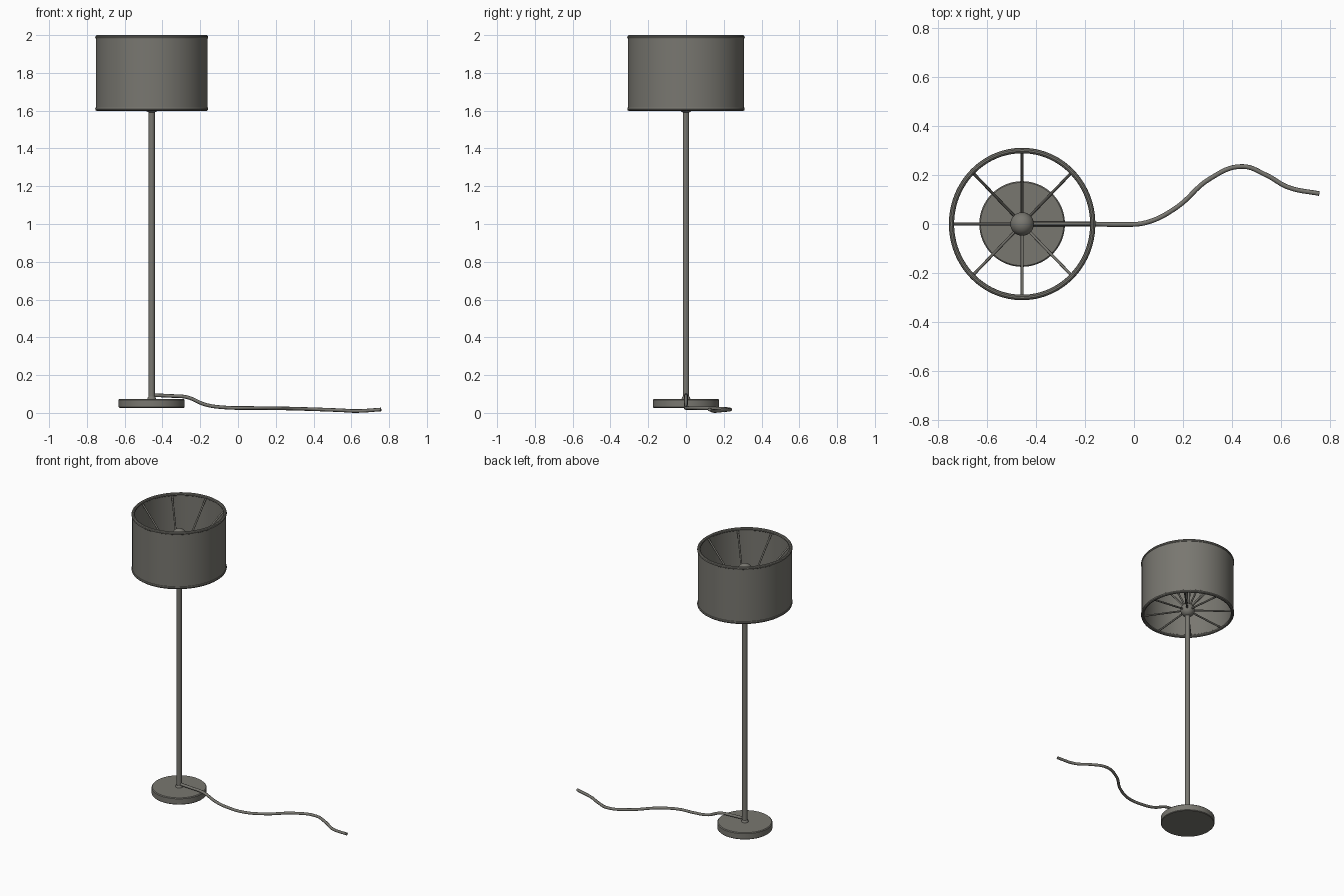
import bpy
import bmesh
from math import cos, sin, pi, radians
from mathutils import Vector

cube = bpy.data.objects.get("Cube")
if cube:
    bpy.data.objects.remove(cube, do_unlink=True)

CX = -0.457          # lamp axis
SHADE_RX, SHADE_RY = 0.298, 0.31
HUB_Z = 1.635

grey = bpy.data.materials.new("warm grey")
grey.use_nodes = True
GREY = (0.19, 0.185, 0.163, 1)
grey.diffuse_color = GREY
grey.node_tree.nodes["Principled BSDF"].inputs["Base Color"].default_value = GREY


def finish(obj, angle=35):
    obj.data.materials.append(grey)
    bpy.ops.object.select_all(action="DESELECT")
    obj.select_set(True)
    bpy.context.view_layer.objects.active = obj
    bpy.ops.object.shade_smooth_by_angle(angle=radians(angle))
    return obj


def lathe(name, profile, closed=False, sides=64, sx=1.0, sy=1.0):
    """Spin (radius, z) points around the lamp axis."""
    bm = bmesh.new()
    verts = [bm.verts.new((r, 0, z)) for r, z in profile]
    pairs = list(zip(verts, verts[1:]))
    if closed:
        pairs.append((verts[-1], verts[0]))
    edges = [bm.edges.new(p) for p in pairs]
    bmesh.ops.spin(bm, geom=verts + edges, cent=(0, 0, 0), axis=(0, 0, 1),
                   angle=2 * pi, steps=sides)
    bmesh.ops.remove_doubles(bm, verts=bm.verts, dist=0.0002)
    for v in bm.verts:
        v.co.x = v.co.x * sx + CX
        v.co.y *= sy
    bmesh.ops.recalc_face_normals(bm, faces=bm.faces)
    mesh = bpy.data.meshes.new(name)
    bm.to_mesh(mesh)
    bm.free()
    obj = bpy.data.objects.new(name, mesh)
    bpy.context.collection.objects.link(obj)
    return finish(obj)


def tube(name, points, radius, smooth=False):
    """Round tube along a path, turned into a mesh."""
    curve = bpy.data.curves.new(name, "CURVE")
    curve.dimensions = "3D"
    curve.bevel_depth = radius
    curve.bevel_resolution = 2
    curve.use_fill_caps = True
    if smooth:
        spline = curve.splines.new("BEZIER")
        spline.bezier_points.add(len(points) - 1)
        for bp, p in zip(spline.bezier_points, points):
            bp.co = p
            bp.handle_left_type = bp.handle_right_type = "AUTO"
        spline.resolution_u = 8
    else:
        spline = curve.splines.new("POLY")
        spline.points.add(len(points) - 1)
        for sp, p in zip(spline.points, points):
            sp.co = (*p, 1)
    obj = bpy.data.objects.new(name, curve)
    bpy.context.collection.objects.link(obj)
    bpy.ops.object.select_all(action="DESELECT")
    obj.select_set(True)
    bpy.context.view_layer.objects.active = obj
    bpy.ops.object.convert(target="MESH")
    return finish(bpy.context.object, 50)


def ball(name, z, radius):
    bpy.ops.mesh.primitive_uv_sphere_add(segments=32, ring_count=16,
                                         radius=radius, location=(CX, 0, z))
    obj = bpy.context.object
    obj.name = name
    return finish(obj)


# Weighted foot and pole
lathe("base", [(0, 0.027), (0.171, 0.027), (0.175, 0.031), (0.175, 0.069),
               (0.170, 0.074), (0, 0.074)])
lathe("pole", [(0, 0.07), (0.017, 0.07), (0.017, 1.84), (0, 1.84)], sides=24)
lathe("pole_collar", [(0.016, 0.072), (0.023, 0.074), (0.021, 0.082),
                      (0.016, 0.088)], sides=24)

# Drum shade with rolled rims
lathe("shade", [(0.99, 1.602), (0.99, 1.996), (0.955, 1.996), (0.955, 1.602)],
      closed=True, sides=96, sx=SHADE_RX, sy=SHADE_RY)
for name, z in (("top_rim", 1.989), ("bottom_rim", 1.609)):
    ring = [(0.968 + 0.036 * cos(a * pi / 5), z + 0.011 * sin(a * pi / 5))
            for a in range(10)]
    lathe(name, ring, closed=True, sides=96, sx=SHADE_RX, sy=SHADE_RY)

# Hub, finial and the two sets of spokes
ball("hub", HUB_Z, 0.047)
ball("finial", 1.835, 0.048)
for i in range(8):
    a = i * pi / 4
    out = Vector((SHADE_RX * 0.96 * cos(a), SHADE_RY * 0.96 * sin(a), 0))
    axis = Vector((CX, 0, 0))
    hub = axis + Vector((0, 0, HUB_Z))
    tube(f"lower_spoke_{i + 1}", [hub, axis + out + Vector((0, 0, 1.609))], 0.006)
    tube(f"upper_spoke_{i + 1}", [hub, axis + out + Vector((0, 0, 1.985))], 0.006)

# Power cable trailing over the foot and across the floor
tube("cable", [(-0.45, 0, 0.094), (-0.36, 0, 0.09), (-0.27, 0, 0.083),
               (-0.17, 0, 0.043), (-0.06, -0.002, 0.028), (0.05, 0.006, 0.026),
               (0.17, 0.065, 0.025), (0.31, 0.185, 0.022), (0.44, 0.235, 0.018),
               (0.54, 0.2, 0.014), (0.63, 0.15, 0.01), (0.757, 0.124, 0.018)],
     0.0095, smooth=True)
